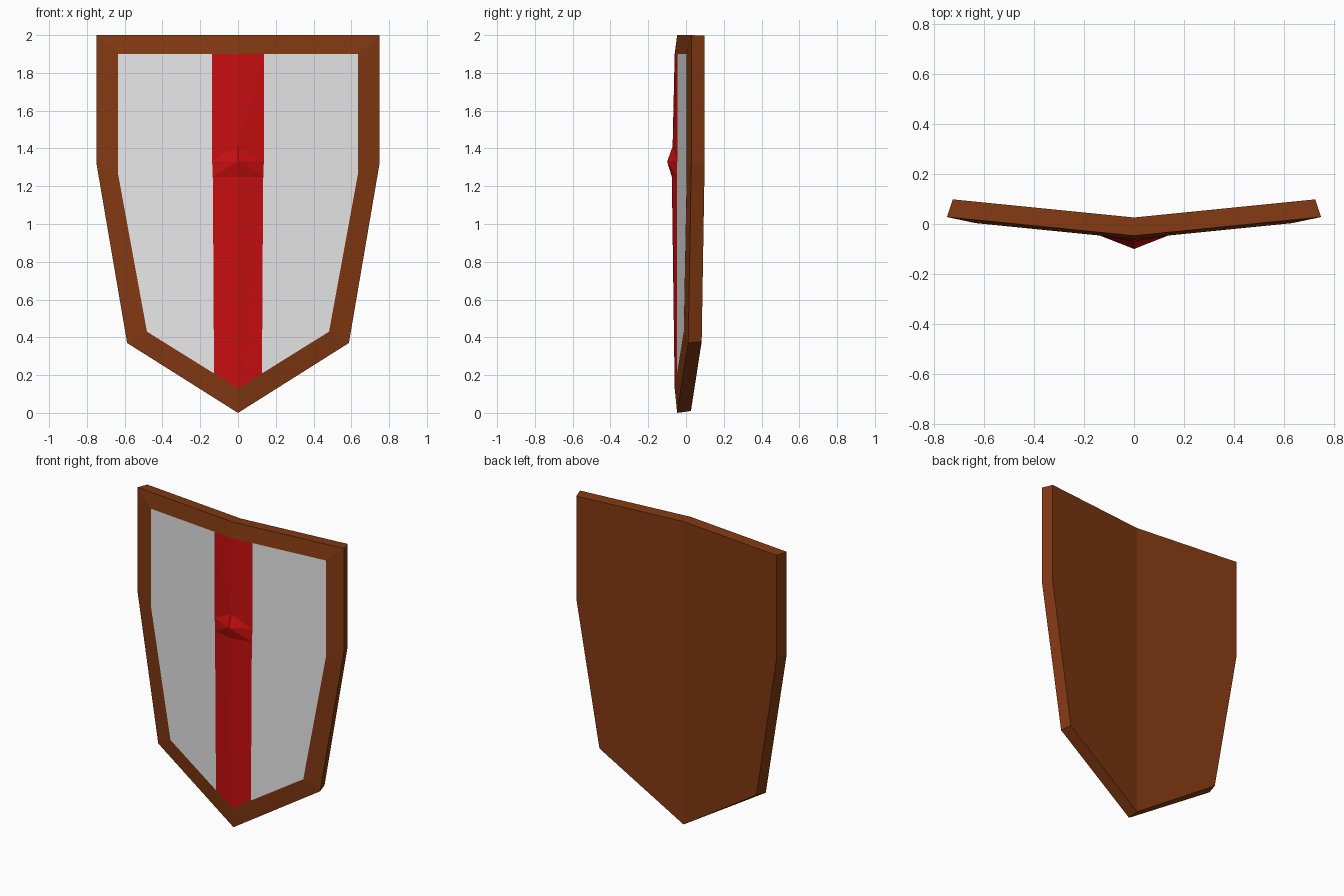
import bpy

if "Cube" in bpy.data.objects:
    bpy.data.objects.remove(bpy.data.objects["Cube"])


def material(name, rgb):
    m = bpy.data.materials.new(name)
    m.diffuse_color = (*rgb, 1.0)
    m.use_nodes = True
    m.node_tree.nodes["Principled BSDF"].inputs["Base Color"].default_value = m.diffuse_color
    return m


BROWN = material("brown wood", (0.225, 0.041, 0.006))
GREY = material("light grey", (0.8, 0.8, 0.8))
RED = material("red", (0.57, 0.0045, 0.005))


def half_part(name, verts, faces, mat):
    """Right half of a part, mirrored over x = 0."""
    me = bpy.data.meshes.new(name)
    me.from_pydata(verts, [], faces)
    me.materials.append(mat)
    ob = bpy.data.objects.new(name, me)
    bpy.context.collection.objects.link(ob)
    mod = ob.modifiers.new("mirror", 'MIRROR')
    mod.use_axis = (True, False, False)
    mod.merge_threshold = 0.0005
    return ob


def bent(profile, y0):
    """Lay an (x, z) profile on the shield's V-bent plane."""
    return [(x, y0 + 0.1 * x, z) for x, z in profile]


# Half outlines, from top centre round to the bottom tip
outer = [(0, 2.0), (0.75, 2.0), (0.75, 1.325), (0.587, 0.37), (0, 0)]
inner = [(0, 1.9), (0.635, 1.9), (0.635, 1.265), (0.482, 0.43), (0, 0.13)]
back = [(0, 1.997), (0.727, 1.997), (0.727, 1.325), (0.57, 0.378), (0, 0.01)]

# Wooden frame: bevelled front rim, edge and solid back
n = len(outer)
verts = bent(inner, -0.06) + bent(outer, -0.047) + bent(back, 0.026)
faces = [tuple(range(2 * n, 3 * n))]
for i in range(n - 1):
    faces.append((i, i + 1, n + i + 1, n + i))
    faces.append((n + i, n + i + 1, 2 * n + i + 1, 2 * n + i))
half_part("wooden_frame", verts, faces, BROWN)

# Grey panels beside the stripe
panel = [(0.137, 1.9)] + inner[1:4] + [(0.127, 0.209)]
half_part("grey_panel", bent(panel, -0.06), [(4, 3, 2, 1, 0)], GREY)

# Red centre stripe with pointed boss: ridge points, then edge points
ridge = [(0, -0.06, 1.9), (0, -0.071, 1.41), (0, -0.10, 1.33),
         (0, -0.075, 1.25), (0, -0.06, 0.13)]
edge = bent([(0.137, 1.9), (0.137, 1.335), (0.134, 1.25), (0.127, 0.209)], -0.06)
half_part("red_stripe", ridge + edge,
          [(0, 1, 5), (1, 6, 5), (1, 2, 6), (2, 7, 6),
           (2, 3, 7), (3, 4, 7), (4, 8, 7)], RED)
